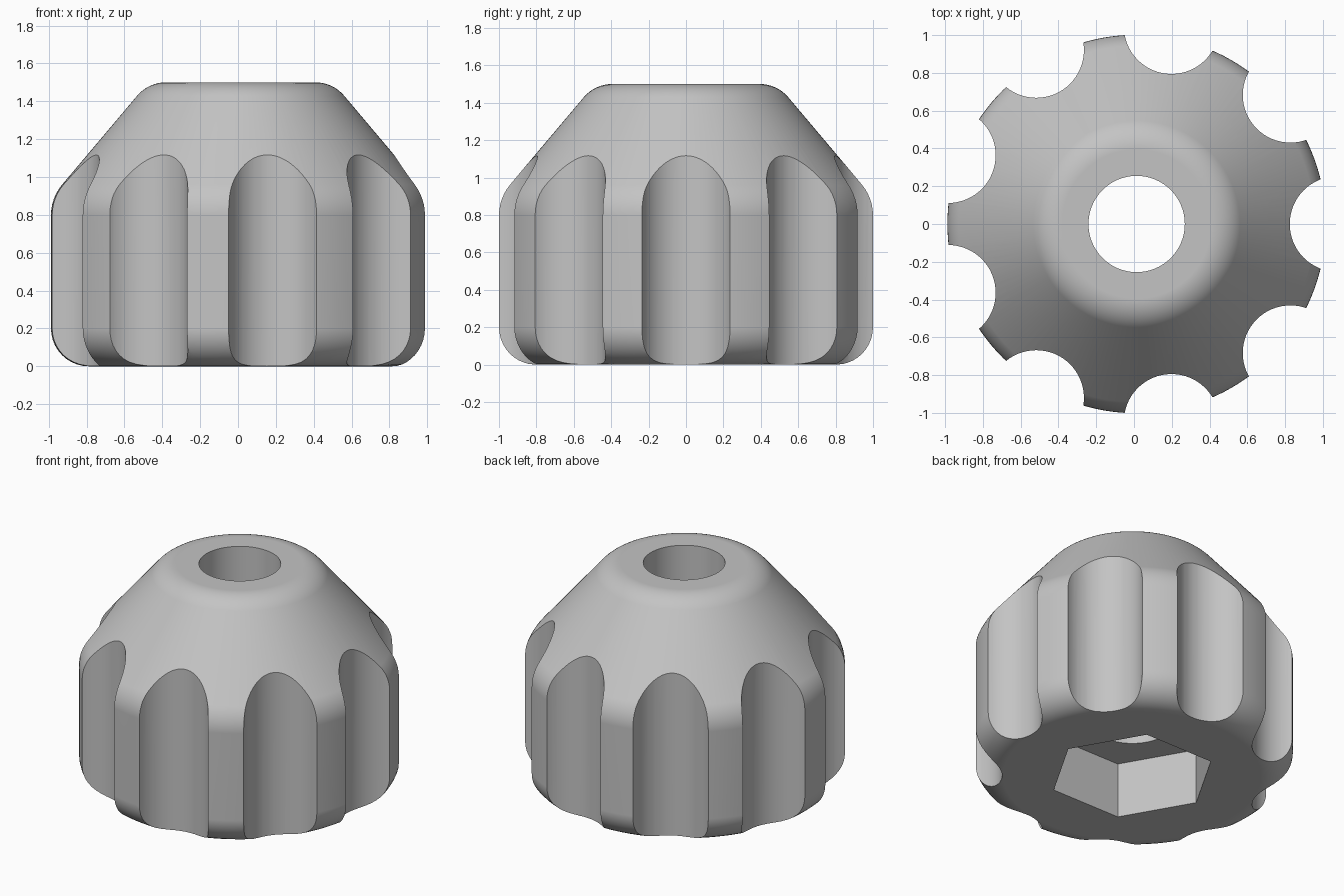
import bpy, bmesh, math
from mathutils import Vector, Matrix

cube = bpy.data.objects.get("Cube")
if cube:
    bpy.data.objects.remove(cube, do_unlink=True)

AXIS_X = 0.014      # turning axis, offset so the grooved body is centred
HEIGHT = 1.5
GROOVES = 9

grey = bpy.data.materials.new("plain grey")
grey.use_nodes = True
color = (0.55, 0.55, 0.55, 1)
grey.diffuse_color = color
grey.node_tree.nodes["Principled BSDF"].inputs["Base Color"].default_value = color


def make_object(name, bm):
    bmesh.ops.recalc_face_normals(bm, faces=bm.faces)
    mesh = bpy.data.meshes.new(name)
    bm.to_mesh(mesh)
    bm.free()
    mesh.materials.append(grey)
    obj = bpy.data.objects.new(name, mesh)
    bpy.context.collection.objects.link(obj)
    return obj


def fillet(before, corner, after, radius, steps):
    """Points of an arc that rounds one profile corner."""
    p = Vector(corner)
    a = (Vector(before) - p).normalized()
    b = (Vector(after) - p).normalized()
    half = a.angle(b) / 2
    centre = p + (a + b).normalized() * radius / math.sin(half)
    tangent = radius / math.tan(half)
    start, end = p + a * tangent - centre, p + b * tangent - centre
    sweep = start.angle(end)
    return [centre + (start * math.sin(sweep * (1 - i / steps))
                      + end * math.sin(sweep * i / steps)) / math.sin(sweep)
            for i in range(steps + 1)]


def prism(name, x, y, radius, z0, z1, sides):
    """Upright prism whose first corner points along +x."""
    bm = bmesh.new()
    ring = [bm.verts.new((x + radius * math.cos(math.tau * i / sides),
                          y + radius * math.sin(math.tau * i / sides), z0))
            for i in range(sides)]
    base = bm.faces.new(ring)
    top = bmesh.ops.extrude_face_region(bm, geom=[base])["geom"]
    bmesh.ops.translate(bm, vec=(0, 0, z1 - z0),
                        verts=[v for v in top if isinstance(v, bmesh.types.BMVert)])
    return make_object(name, bm)


# Turned body: rounded base, straight side, cone and rounded top
bottom, base, side, shoulder, top = (0, 0), (1.002, 0), (1.002, 0.89), (0.487, HEIGHT), (0, HEIGHT)
profile = (fillet(bottom, base, side, 0.2, 10)
           + fillet(base, side, shoulder, 0.25, 6)
           + fillet(side, shoulder, top, 0.2, 8))
bm = bmesh.new()
SEGMENTS = 144
rings = [[bm.verts.new((AXIS_X + p.x * math.cos(math.tau * i / SEGMENTS),
                        p.x * math.sin(math.tau * i / SEGMENTS), p.y))
          for i in range(SEGMENTS)] for p in profile]
for low, high in zip(rings, rings[1:]):
    for i in range(SEGMENTS):
        j = (i + 1) % SEGMENTS
        bm.faces.new((low[i], low[j], high[j], high[i]))
bm.faces.new(rings[0])
bm.faces.new(rings[-1])
knob = make_object("knob_body", bm)

# Cutters: finger grooves, through hole and hexagonal nut pocket
cutters = []
for k in range(GROOVES):
    a = math.tau * k / GROOVES
    cutters.append(prism("groove_cutter", AXIS_X + 1.063 * math.cos(a),
                         1.063 * math.sin(a), 0.2525, -0.2, HEIGHT + 0.2, 64))
cutters.append(prism("hole_cutter", AXIS_X, 0, 0.255, -0.2, HEIGHT + 0.2, 64))
cutters.append(prism("nut_pocket_cutter", AXIS_X, 0, 0.52, -0.2, 0.38, 6))

bpy.ops.object.select_all(action='DESELECT')
knob.select_set(True)
bpy.context.view_layer.objects.active = knob
for cutter in cutters:
    cutter.hide_render = True
    mod = knob.modifiers.new("cut", 'BOOLEAN')
    mod.operation = 'DIFFERENCE'
    mod.solver = 'EXACT'
    mod.object = cutter
    bpy.ops.object.modifier_apply(modifier=mod.name)
    bpy.data.objects.remove(cutter, do_unlink=True)

# Smooth curved surfaces, crisp groove and pocket edges
bpy.ops.object.shade_smooth_by_angle(angle=math.radians(25))
flat = knob.modifiers.new("flat caps", 'WEIGHTED_NORMAL')
flat.keep_sharp = True
